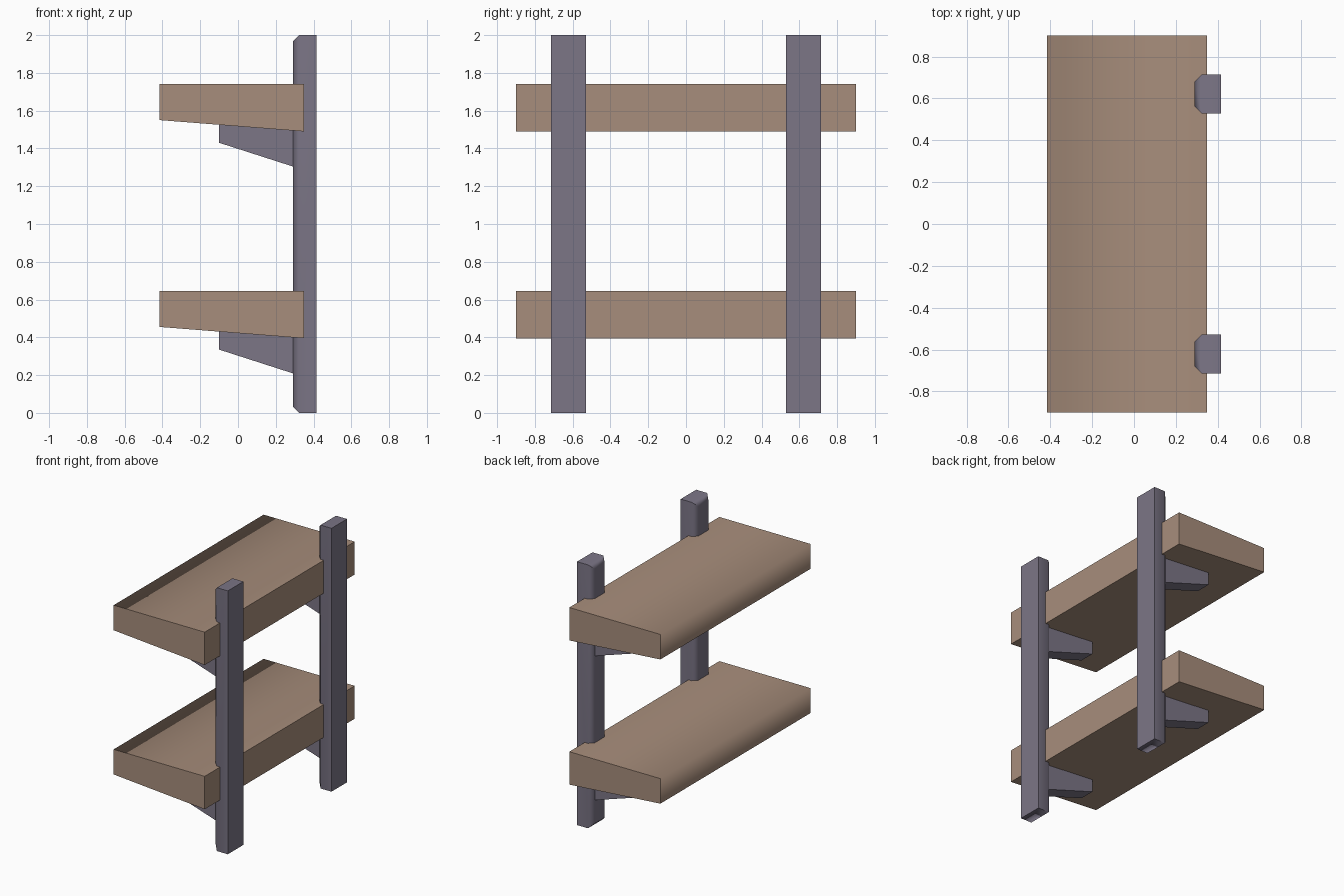
import bpy, bmesh
from math import radians

cube = bpy.data.objects.get("Cube")
if cube:
    bpy.data.objects.remove(cube, do_unlink=True)


def material(name, colour):
    mat = bpy.data.materials.new(name)
    mat.use_nodes = True
    mat.diffuse_color = colour
    mat.node_tree.nodes["Principled BSDF"].inputs["Base Color"].default_value = colour
    return mat


wood = material("light brown wood", (0.39, 0.27, 0.20, 1))
metal = material("grey violet metal", (0.20, 0.18, 0.24, 1))


def prism(profile, y0, y1):
    """Extrude an x-z profile from y0 to y1."""
    bm = bmesh.new()
    face = bm.faces.new([bm.verts.new((x, y0, z)) for x, z in profile])
    out = bmesh.ops.extrude_face_region(bm, geom=[face])
    moved = [v for v in out["geom"] if isinstance(v, bmesh.types.BMVert)]
    bmesh.ops.translate(bm, verts=moved, vec=(0, y1 - y0, 0))
    bmesh.ops.recalc_face_normals(bm, faces=bm.faces)
    return bm


def finish(bm, name, mat):
    mesh = bpy.data.meshes.new(name)
    bm.to_mesh(mesh)
    bm.free()
    mesh.materials.append(mat)
    obj = bpy.data.objects.new(name, mesh)
    bpy.context.collection.objects.link(obj)
    return obj


FRONT, BACK = -0.415, 0.35
POST_IN, POST_OUT = 0.29, 0.415
CHAMFER = 0.033


# Wedge shelf, its long upper free edge shaded softly
def shelf(name, top):
    bm = prism([(FRONT, top), (BACK, top), (BACK, top - 0.25), (FRONT, top - 0.19)], -0.9, 0.9)
    for f in bm.faces:
        f.smooth = True
    for e in bm.edges:
        e.smooth = all(v.co.x < 0 and v.co.z > top - 0.01 for v in e.verts)
    finish(bm, name, wood)


# Upright post, chamfered around the face that carries the shelves
def post(name, y):
    bm = prism([(POST_IN, 0), (POST_OUT, 0), (POST_OUT, 2), (POST_IN, 2)], y - 0.093, y + 0.093)
    inner = [e for e in bm.edges if all(v.co.x < POST_IN + 0.01 for v in e.verts)]
    bmesh.ops.bevel(bm, geom=inner, offset=CHAMFER, segments=1, affect='EDGES')
    for f in bm.faces:
        f.smooth = True
    for e in bm.edges:
        e.smooth = e.calc_face_angle() < radians(60)
    obj = finish(bm, name, metal)
    obj.modifiers.new("even shading", 'WEIGHTED_NORMAL').keep_sharp = True


# Tapered bracket under a shelf, reaching slightly into the shelf and post
def bracket(name, y, top):
    profile = [(-0.1, top - 0.2), (POST_IN + 0.02, top - 0.22),
               (POST_IN + 0.02, top - 0.442), (-0.1, top - 0.31)]
    finish(prism(profile, y - 0.058, y + 0.058), name, metal)


levels = {"lower": 0.645, "upper": 1.74}
sides = {"front": -0.622, "back": 0.622}

for level, top in levels.items():
    shelf(level + "_shelf", top)
for side, y in sides.items():
    post(side + "_post", y)
    for level, top in levels.items():
        bracket(f"{level}_{side}_bracket", y, top)
